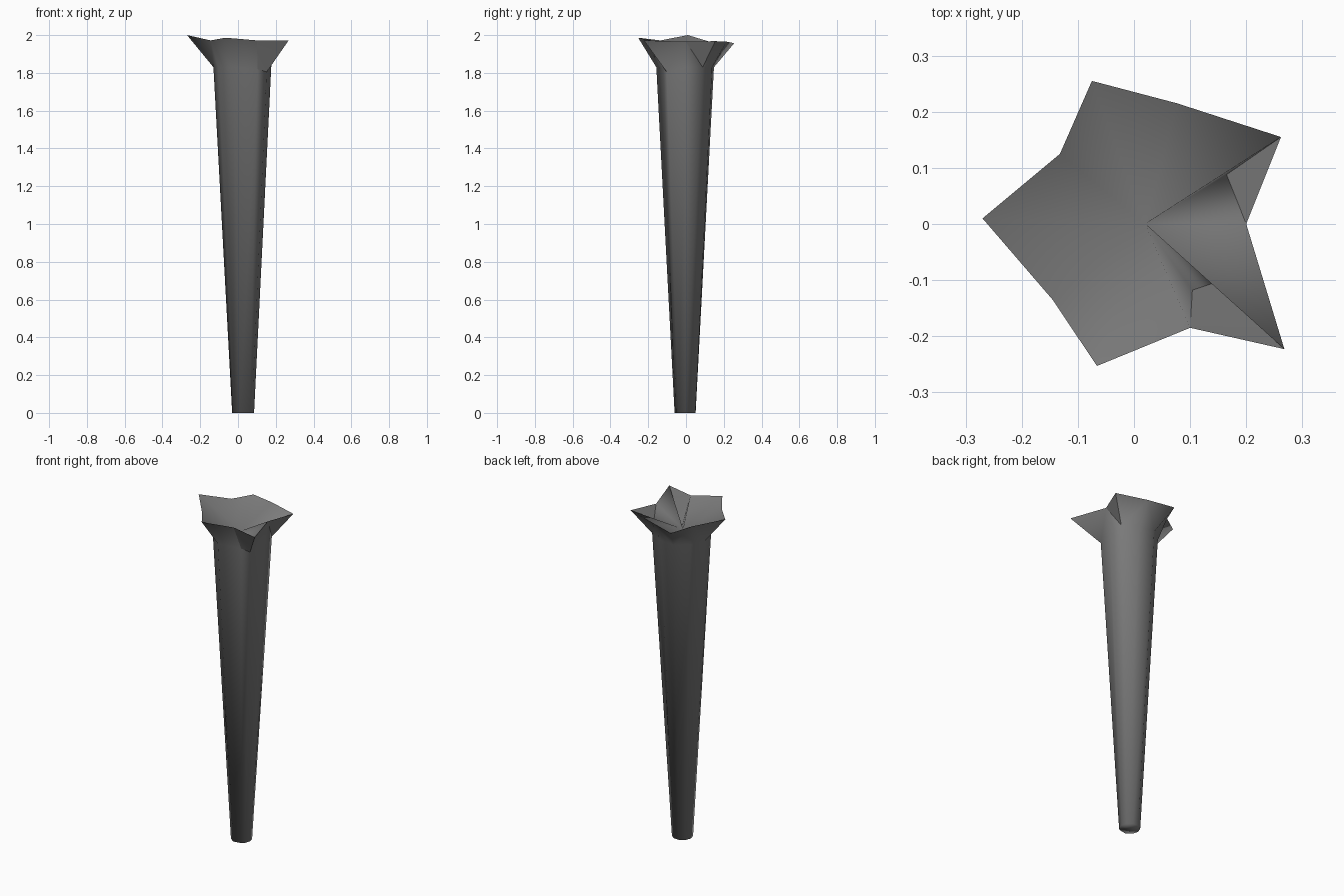
import bpy, bmesh
from mathutils import Vector

if "Cube" in bpy.data.objects:
    bpy.data.objects.remove(bpy.data.objects["Cube"])

# Star-shaped broken rim, counter-clockwise: valley, point, valley, point...
rim = [(0.20, 0.0, 1.965), (0.262, 0.155, 1.968), (0.077, 0.215, 1.965), (-0.075, 0.255, 1.957),
       (-0.132, 0.125, 1.965), (-0.27, 0.01, 2.0), (-0.145, -0.135, 1.972), (-0.066, -0.253, 1.986),
       (0.10, -0.185, 1.972), (0.268, -0.223, 1.972)]
# Shoulder ring where the flare begins
shoulder = [(0.176, 0.0, 1.83), (0.165, 0.088, 1.83), (0.075, 0.138, 1.83), (-0.02, 0.148, 1.83),
            (-0.095, 0.09, 1.83), (-0.13, 0.003, 1.83), (-0.105, -0.09, 1.83), (-0.025, -0.157, 1.83),
            (0.104, -0.118, 1.82), (0.152, -0.102, 1.805)]

bm = bmesh.new()
top = [bm.verts.new(p) for p in rim]
mid = [bm.verts.new(p) for p in shoulder]

# Foot ring: the shoulder outline shrunk to a near-regular circle
foot_centre = Vector((0.027, -0.005, 0))
foot = []
for p in shoulder:
    d = Vector((p[0] - 0.022, p[1] + 0.005, 0)).normalized()
    foot.append(bm.verts.new(foot_centre + d * 0.058))

# Tapering trunk and flared wall
for i in range(10):
    j = (i + 1) % 10
    bm.faces.new((foot[i], foot[j], mid[j], mid[i]))
    if i % 2 == 0:
        bm.faces.new((mid[i], mid[j], top[i]))
        bm.faces.new((mid[j], top[j], top[i]))
    else:
        bm.faces.new((mid[i], mid[j], top[j]))
        bm.faces.new((mid[i], top[j], top[i]))
bm.faces.new(foot[::-1])

# Hollowed broken top, dipping to the shoulder at two split points
edge = [top[0], mid[1]] + top[1:9] + [mid[8], mid[9], top[9]]
hub = bm.verts.new((0.02, 0.0, 1.86))
for a, b in zip(edge, edge[1:] + edge[:1]):
    bm.faces.new((a, b, hub))

for f in bm.faces:
    f.smooth = True
# Crisp folds at the two split points
for a, b in ((mid[1], top[1]), (mid[1], top[0]), (mid[9], top[9]), (mid[8], mid[9]), (mid[8], top[8])):
    e = bm.edges.get((a, b))
    if e:
        e.smooth = False
# Crisp rim
for i in range(10):
    bm.edges.get((top[i], top[(i + 1) % 10])).smooth = False

mesh = bpy.data.meshes.new("broken_trunk")
bm.to_mesh(mesh)
bm.free()
trunk = bpy.data.objects.new("broken_trunk", mesh)
bpy.context.collection.objects.link(trunk)

# Dark grey bark
mat = bpy.data.materials.new("bark")
mat.diffuse_color = (0.2, 0.2, 0.2, 1)
mat.use_nodes = True
mat.node_tree.nodes["Principled BSDF"].inputs["Base Color"].default_value = mat.diffuse_color
mesh.materials.append(mat)
